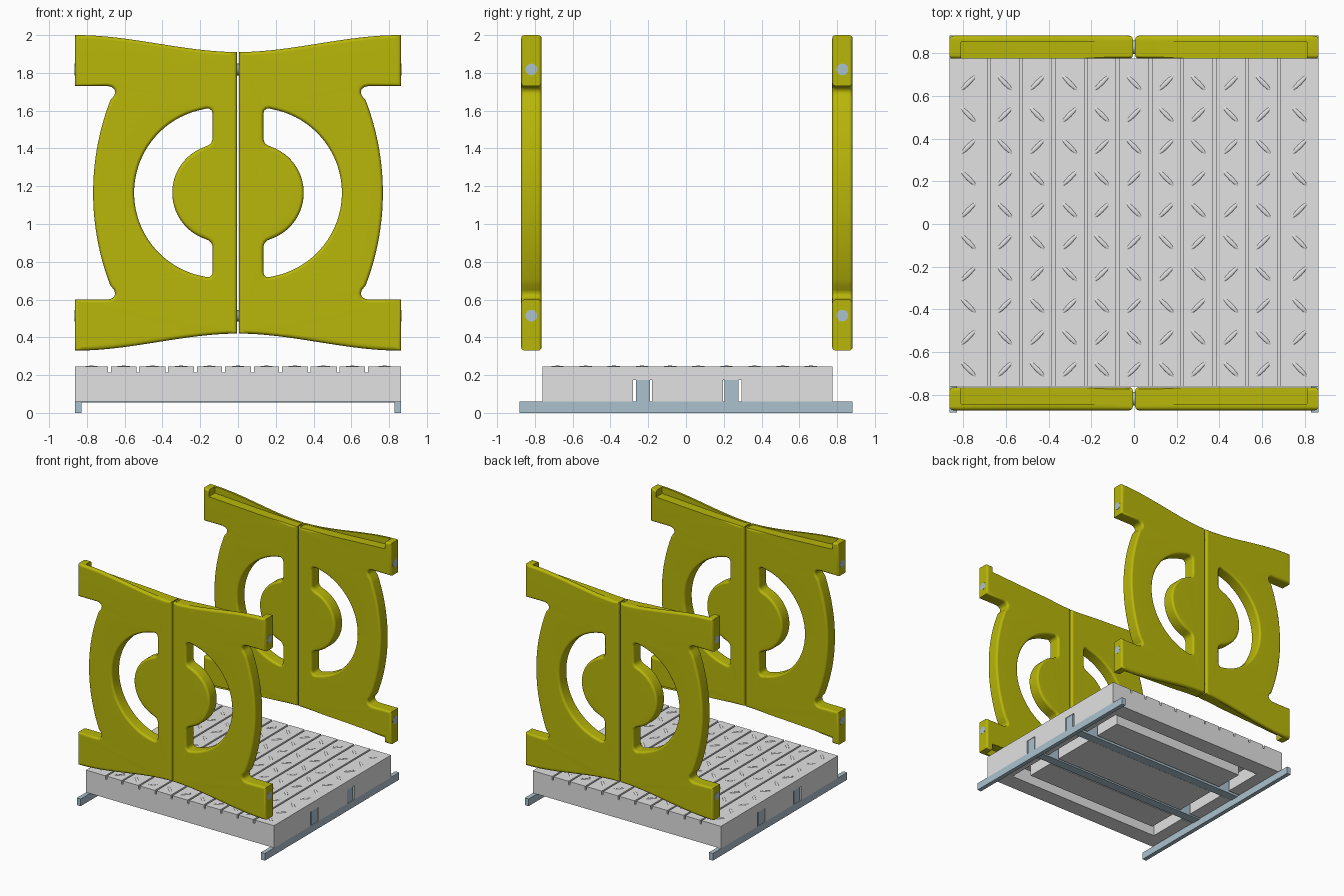
import bpy, bmesh, math
from mathutils import Matrix, Vector

if "Cube" in bpy.data.objects:
    bpy.data.objects.remove(bpy.data.objects["Cube"])


def material(name, rgb):
    m = bpy.data.materials.new(name)
    m.diffuse_color = (*rgb, 1)
    m.use_nodes = True
    m.node_tree.nodes["Principled BSDF"].inputs["Base Color"].default_value = m.diffuse_color
    return m


YELLOW = material("olive yellow", (0.48, 0.47, 0.003))
GREY = material("light grey", (0.76, 0.76, 0.76))
BLUE = material("blue grey steel", (0.41, 0.54, 0.62))


def finish(bm, name, mat):
    bmesh.ops.recalc_face_normals(bm, faces=bm.faces[:])
    me = bpy.data.meshes.new(name)
    bm.to_mesh(me)
    bm.free()
    ob = bpy.data.objects.new(name, me)
    bpy.context.collection.objects.link(ob)
    me.materials.append(mat)
    return ob


def box(bm, x0, x1, y0, y1, z0, z1):
    mat = Matrix.Translation(((x0 + x1) / 2, (y0 + y1) / 2, (z0 + z1) / 2)) @ \
        Matrix.Diagonal((x1 - x0, y1 - y0, z1 - z0, 1))
    bmesh.ops.create_cube(bm, size=1, matrix=mat)


def select(ob):
    bpy.ops.object.select_all(action='DESELECT')
    ob.select_set(True)
    bpy.context.view_layer.objects.active = ob


def mirrored_loop(upper, closed_on_axis):
    pts = upper[1:-1] if closed_on_axis else upper
    return upper + [(x, -z) for x, z in reversed(pts)]


def arc(cx, r, a0, a1, n):
    return [(cx + r * math.cos(a0 + (a1 - a0) * i / n),
             r * math.sin(a0 + (a1 - a0) * i / n)) for i in range(n + 1)]


# ---- gate leaf: outline and C-shaped window, symmetric about its middle height
MID = 1.165
upper = []
for i in range(21):
    x = 0.005 + 0.859 * i / 20
    t = min(x / 0.85, 1)
    upper.append((x, 0.745 + 0.09 * t * t * (3 - 2 * t)))
upper += [(0.864, 0.565), (0.69, 0.565), (0.668, 0.56), (0.654, 0.548),
          (0.650, 0.532), (0.656, 0.514)]
a0 = math.asin(0.49 / 1.365)
upper += arc(-0.598, 1.365, a0, a0 / 20, 14)
outline = mirrored_loop(upper, False)

window = arc(0.09, 0.258, 0, 1.21, 16)
window += [(0.155, 0.252), (0.142, 0.264), (0.134, 0.285), (0.134, 0.415),
           (0.138, 0.434), (0.150, 0.445), (0.165, 0.447)]
window += arc(0.10, 0.45, 1.39, 0, 24)
window = mirrored_loop(window, True)

HALF, ROUND = 0.054, 0.018
cu = bpy.data.curves.new("gate_leaf", 'CURVE')
cu.dimensions = '2D'
cu.fill_mode = 'BOTH'
cu.extrude = HALF - ROUND
cu.bevel_depth = ROUND
cu.bevel_resolution = 2
cu.offset = -ROUND
for pts in (outline, window):
    sp = cu.splines.new('POLY')
    sp.points.add(len(pts) - 1)
    for p, (x, z) in zip(sp.points, pts):
        p.co = (x, z, 0, 1)
    sp.use_cyclic_u = True
curve_ob = bpy.data.objects.new("gate_leaf_curve", cu)
bpy.context.collection.objects.link(curve_ob)
bpy.context.view_layer.update()
leaf = bpy.data.meshes.new_from_object(
    curve_ob.evaluated_get(bpy.context.evaluated_depsgraph_get()))
bpy.data.objects.remove(curve_ob)
bm = bmesh.new()
bm.from_mesh(leaf)
bmesh.ops.remove_doubles(bm, verts=bm.verts[:], dist=0.0002)
bmesh.ops.transform(bm, matrix=Matrix.Rotation(math.pi / 2, 4, 'X'), verts=bm.verts[:])
for f in bm.faces:
    f.material_index = 0
back_gate = finish(bm, "back_gate", YELLOW)

# ledges cut into the inner side of the top and bottom edges
bm = bmesh.new()
for s in (1, -1):
    prof = [(0.81, 0.9), (0.02, 0.9), (0.02, 0.742), (0.4, 0.758), (0.81, 0.78)]
    f = bm.faces.new([bm.verts.new((x, -0.2, s * z)) for x, z in prof])
    ext = bmesh.ops.extrude_face_region(bm, geom=[f])
    bmesh.ops.translate(bm, vec=Vector((0, 0.224, 0)),
                        verts=[v for v in ext['geom'] if isinstance(v, bmesh.types.BMVert)])
cutter = finish(bm, "ledge_cutter", YELLOW)
cutter.hide_render = True
mod = back_gate.modifiers.new("ledge", 'BOOLEAN')
mod.operation = 'DIFFERENCE'
mod.solver = 'EXACT'
mod.object = cutter
back_gate.modifiers.new("other_leaf", 'MIRROR').use_mirror_merge = False
select(back_gate)
bpy.ops.object.convert(target='MESH')
bpy.data.objects.remove(cutter)
select(back_gate)
bpy.ops.object.shade_smooth_by_angle(angle=math.radians(35))
wn = back_gate.modifiers.new("even_shading", 'WEIGHTED_NORMAL')
wn.keep_sharp = True
wn.weight = 100

# the front gate is the back gate turned round
back_gate.location = (0, 0.828, MID)
front_gate = back_gate.copy()
front_gate.name = "front_gate"
front_gate.location = (0, -0.8185, MID)
front_gate.rotation_euler = (0, 0, math.pi)
bpy.context.collection.objects.link(front_gate)

# ---- rods through the gate arms, visible at the ends and in the centre gap
for label, y in (("front", -0.8185), ("back", 0.828)):
    bm = bmesh.new()
    for z in (1.818, 0.515):
        bmesh.ops.create_cone(bm, cap_ends=True, segments=24, radius1=0.031, radius2=0.031,
                              depth=1.73, matrix=Matrix.Translation((0, y, z)) @
                              Matrix.Rotation(math.pi / 2, 4, 'Y'))
    rods = finish(bm, label + "_gate_rods", BLUE)
    select(rods)
    bpy.ops.object.shade_smooth_by_angle(angle=math.radians(35))

# ---- platform: notched rim, slab, central block inside a moat, grooved planks
X, Y0, Y1, RIM, MOAT = 0.864, -0.761, 0.776, 0.14, 0.1
NOTCH = [(-0.28, -0.18), (0.195, 0.295)]
bm = bmesh.new()
box(bm, -X, X, Y0, Y1, 0.175, 0.215)
box(bm, -X, X, Y0, Y0 + RIM, 0.06, 0.175)
box(bm, -X, X, Y1 - RIM, Y1, 0.06, 0.175)


def notched(x0, x1, inset):
    edges = [Y0 + inset, *NOTCH[0], *NOTCH[1], Y1 - inset]
    for i in range(0, 6, 2):
        box(bm, x0, x1, edges[i], edges[i + 1], 0.06, 0.175)


notched(-X, -X + RIM, RIM)
notched(X - RIM, X, RIM)
notched(-X + RIM + MOAT, X - RIM - MOAT, RIM + MOAT)
grooves = [-0.68, -0.53, -0.377, -0.225, -0.077, 0.077, 0.225, 0.377, 0.53, 0.68]
ends = [-X - 0.007] + grooves + [X + 0.007]
planks = [(a + 0.007, b - 0.007) for a, b in zip(ends, ends[1:])]
for a, b in planks:
    box(bm, a, b, Y0, Y1, 0.215, 0.245)
finish(bm, "platform", GREY)

# raised diagonal treads, alternating direction
bm = bmesh.new()
for i, (a, b) in enumerate(planks):
    for j in range(10):
        y = -0.68 + j * 0.149
        turn = math.pi / 4 * (1 if (i + j) % 2 else -1)
        bmesh.ops.create_uvsphere(
            bm, u_segments=10, v_segments=6, radius=1,
            matrix=Matrix.Translation(((a + b) / 2, y, 0.244)) @
            Matrix.Rotation(turn, 4, 'Z') @ Matrix.Diagonal((0.052, 0.011, 0.006, 1)))
treads = finish(bm, "treads", GREY)
select(treads)
bpy.ops.object.shade_smooth_by_angle(angle=math.radians(60))

# ---- steel base: side rails and the two cross bars in the notches
bm = bmesh.new()
for s in (-1, 1):
    box(bm, *sorted((s * 0.829, s * 0.864)), -0.882, 0.882, 0, 0.06)
finish(bm, "base_rails", BLUE)
bm = bmesh.new()
for y0, y1 in ((-0.265, -0.19), (0.203, 0.277)):
    box(bm, -0.862, 0.862, y0, y1, 0.055, 0.173)
finish(bm, "cross_bars", BLUE)
